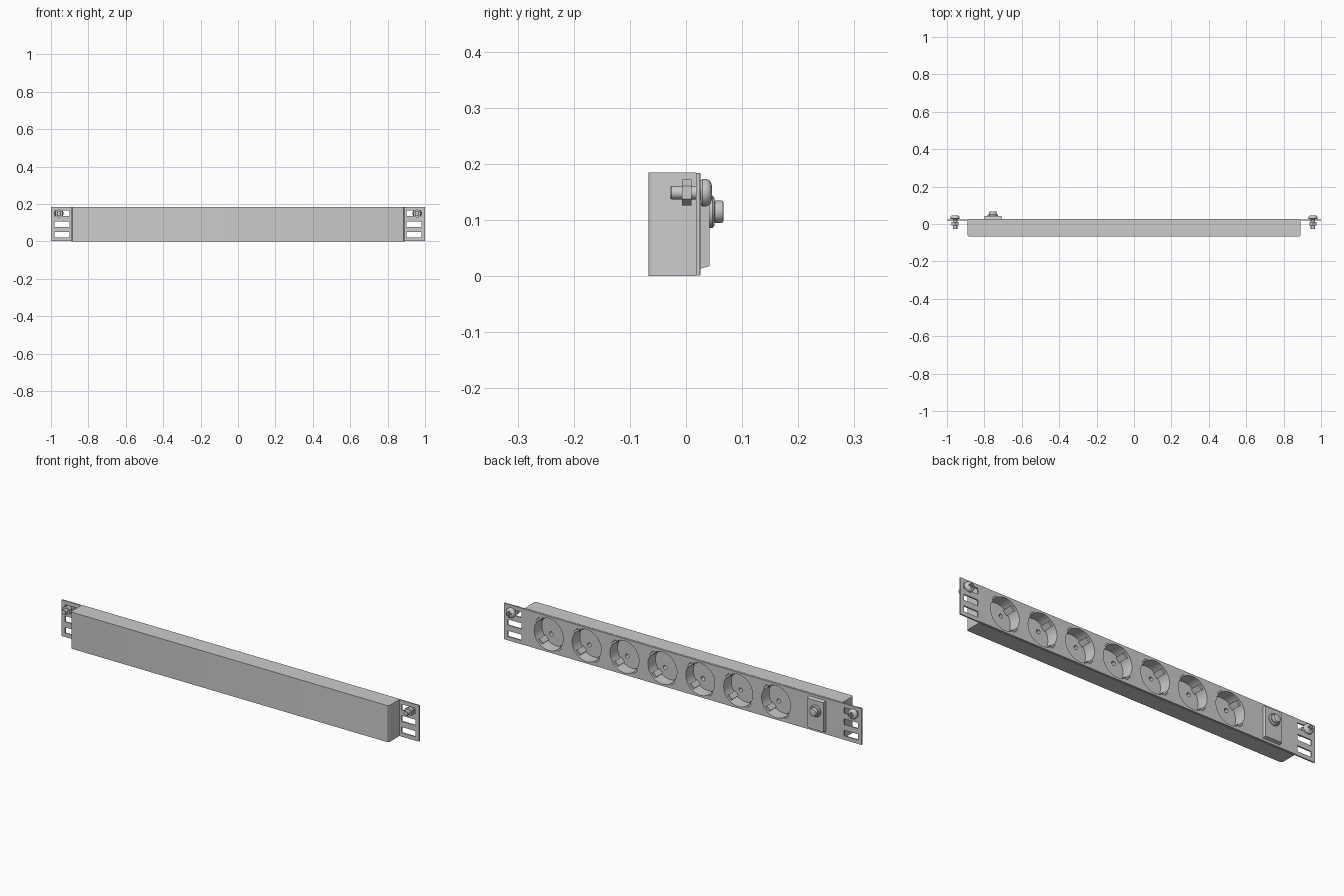
import bpy, bmesh, math
from mathutils import Matrix, Vector

if "Cube" in bpy.data.objects:
    bpy.data.objects.remove(bpy.data.objects["Cube"])


def add_box(bm, lo, hi, at=(0, 0, 0), turn=0):
    """Box between two corners, turned about Y, then moved."""
    lo, hi = Vector(lo), Vector(hi)
    m = (Matrix.Translation(at) @ Matrix.Rotation(turn, 4, 'Y')
         @ Matrix.Translation((lo + hi) / 2) @ Matrix.Diagonal((*(hi - lo), 1)))
    return bmesh.ops.create_cube(bm, size=1, matrix=m)['verts']


def add_lathe(bm, profile, x, z, n=40):
    """Revolve (radius, y) points around an axis along Y."""
    rings = []
    for r, y in profile:
        if r == 0:
            rings.append([bm.verts.new((x, y, z))] * n)
        else:
            rings.append([bm.verts.new((x + r * math.cos(a), y, z + r * math.sin(a)))
                          for a in (math.pi / 2 + 2 * math.pi * i / n for i in range(n))])
    for a, b in zip(rings, rings[1:]):
        for i in range(n):
            j = (i + 1) % n
            vs = list(dict.fromkeys((a[i], a[j], b[j], b[i])))
            if len(vs) > 2:
                bm.faces.new(vs)


def add_rod(bm, r, y0, y1, x, z, n=40):
    add_lathe(bm, [(0, y0), (r, y0), (r, y1), (0, y1)], x, z, n)


def finish(name, bm, smooth=False):
    bmesh.ops.recalc_face_normals(bm, faces=bm.faces)
    me = bpy.data.meshes.new(name)
    bm.to_mesh(me)
    bm.free()
    ob = bpy.data.objects.new(name, me)
    bpy.context.collection.objects.link(ob)
    if smooth:
        shade(ob)
    return ob


def activate(ob):
    bpy.ops.object.select_all(action='DESELECT')
    ob.select_set(True)
    bpy.context.view_layer.objects.active = ob


def shade(ob):
    activate(ob)
    bpy.ops.object.shade_smooth_by_angle(angle=math.radians(30))


def cut(ob, cutters):
    activate(ob)
    for c in cutters:
        c.hide_render = True
        mod = ob.modifiers.new("cut", 'BOOLEAN')
        mod.operation, mod.solver, mod.object = 'DIFFERENCE', 'EXACT', c
        bpy.ops.object.modifier_apply(modifier=mod.name)


def remove(cutters):
    for c in cutters:
        bpy.data.objects.remove(c)


MID = 0.0925
SOCKETS = [0.75 - 0.212 * i for i in range(7)]
R, FLOOR = 0.081, -0.035
PIN, EARTH = math.pi / 4, -math.pi / 4

# Housing with softened rear vertical edges
bm = bmesh.new()
add_box(bm, (-0.89, -0.067, 0), (0.89, 0.018, 0.185))
edges = [e for e in bm.edges if all(v.co.y < -0.06 for v in e.verts)
         and abs(e.verts[0].co.x - e.verts[1].co.x) < 0.01]
bmesh.ops.bevel(bm, geom=edges, offset=0.01, segments=3, profile=0.5, affect='EDGES')
housing = finish("housing", bm)

# Face panel
bm = bmesh.new()
add_box(bm, (-0.888, 0.018, 0.002), (0.888, 0.026, 0.184))
panel = finish("face_panel", bm)

# Socket wells, earth notches and pin holes
wells, notches, pins = bmesh.new(), bmesh.new(), bmesh.new()
for x in SOCKETS:
    add_rod(wells, R, FLOOR, 0.05, x, MID, 48)
    add_box(notches, (-0.088, -0.015, -0.014), (0.088, 0.05, 0.014), (x, 0, MID), EARTH)
    for s in (-1, 1):
        d = s * 0.0394 * math.sqrt(0.5)
        add_rod(pins, 0.0105, -0.058, -0.01, x + d, MID - d, 16)
cutters = [finish("well_cutter", wells), finish("notch_cutter", notches),
           finish("pin_cutter", pins)]
cut(housing, cutters)
cut(panel, cutters[:2])
remove(cutters)
shade(housing)
shade(panel)

# Guide ribs and earth clips inside each well
ribs, clips = bmesh.new(), bmesh.new()
for x in SOCKETS:
    for s in (0, math.pi):
        add_box(ribs, (0.071, FLOOR - 0.002, -0.014), (0.083, 0.015, 0.014), (x, 0, MID), PIN + s)
        add_box(clips, (0.073, FLOOR - 0.002, -0.006), (0.077, 0.01, 0.006), (x, 0, MID), EARTH + s)
finish("socket_guide_ribs", ribs)
finish("earth_clips", clips)

# Raised switch cover with tapered sides
bm = bmesh.new()
for v in add_box(bm, (-0.802, 0.024, 0.013), (-0.705, 0.042, 0.172)):
    if v.co.y > 0.03:
        v.co.x += 0.003 if v.co.x < -0.75 else -0.003
        v.co.z += 0.005 if v.co.z < MID else -0.005
finish("switch_cover", bm)

# Round push button with its collar
bm = bmesh.new()
add_lathe(bm, [(0, 0.041), (0.029, 0.041), (0.029, 0.047), (0.025, 0.051), (0.018, 0.051)],
          -0.755, 0.115)
add_lathe(bm, [(0.018, 0.051), (0.020, 0.052), (0.020, 0.063), (0.0185, 0.066),
               (0.016, 0.067), (0, 0.067)], -0.755, 0.115)
bmesh.ops.remove_doubles(bm, verts=bm.verts, dist=0.0001)
finish("push_button", bm, True)

# Mounting ears, each with three slots and a screw with nut
for side, s in (("right", 1), ("left", -1)):
    bm = bmesh.new()
    add_box(bm, (min(s, s * 0.888), 0.018, 0.001), (max(s, s * 0.888), 0.025, 0.184))
    ear = finish(side + "_ear", bm)
    bm = bmesh.new()
    for z in (0.035, 0.0925, 0.15):
        add_box(bm, (-0.039, 0, -0.0145), (0.039, 0.05, 0.0145), (s * 0.941, 0, z))
    slots = finish("slot_cutter", bm)
    cut(ear, [slots])
    remove([slots])

    sx, sz = s * 0.957, 0.149
    # Domed head with cross recess
    bm = bmesh.new()
    add_lathe(bm, [(0, 0.0255), (0.021, 0.0255), (0.0245, 0.029), (0.0245, 0.036),
                   (0.0225, 0.041), (0.019, 0.044), (0.013, 0.046), (0, 0.0465)], sx, sz, 32)
    head = finish(side + "_screw_head", bm)
    cross = []
    for w, h in ((0.013, 0.003), (0.003, 0.013)):
        bm = bmesh.new()
        add_box(bm, (-w, 0.038, -h), (w, 0.06, h), (sx, 0, sz))
        cross.append(finish("cross_cutter", bm))
    cut(head, cross)
    remove(cross)
    shade(head)

    # Shank and hexagonal nut
    bm = bmesh.new()
    add_lathe(bm, [(0, -0.028), (0.0105, -0.028), (0.012, -0.026), (0.012, 0.027), (0, 0.027)],
              sx, sz, 24)
    finish(side + "_screw_shank", bm, True)
    bm = bmesh.new()
    add_rod(bm, 0.023, -0.007, 0.010, sx, sz, 6)
    finish(side + "_hex_nut", bm)
